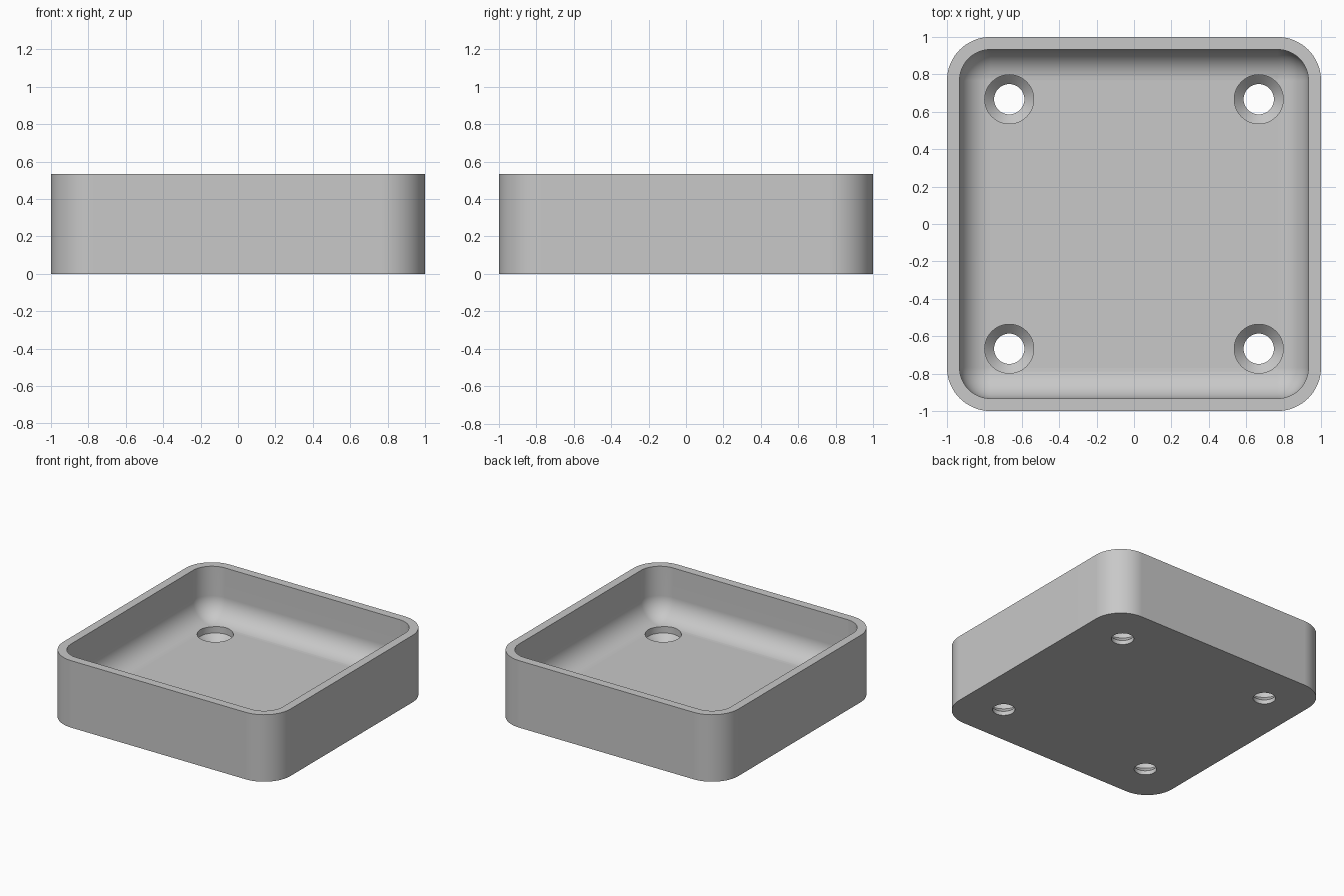
import bpy, bmesh, math
from mathutils import Vector

cube = bpy.data.objects.get("Cube")
if cube:
    bpy.data.objects.remove(cube, do_unlink=True)

HEIGHT, WALL, FLOOR = 0.533, 0.067, 0.133
CORNER, FILLET = 0.233, 0.165
HOLE_POS = 0.667

grey = bpy.data.materials.new("plain grey")
grey.use_nodes = True
colour = (0.58, 0.58, 0.58, 1)
grey.diffuse_color = colour
grey.node_tree.nodes["Principled BSDF"].inputs["Base Color"].default_value = colour


def rounded_square(half, radius, steps=16):
    """Outline of a square with rounded corners, counter-clockwise."""
    points = []
    for corner in range(4):
        start = corner * math.pi / 2
        middle = start + math.pi / 4
        centre = Vector((math.cos(middle), math.sin(middle))) * (half - radius) * math.sqrt(2)
        for i in range(steps + 1):
            a = start + math.pi / 2 * i / steps
            points.append(centre + Vector((math.cos(a), math.sin(a))) * radius)
    return points


def loft(name, sections):
    """Closed solid through a list of (outline, height) sections."""
    bm = bmesh.new()
    rings = [[bm.verts.new((p.x, p.y, z)) for p in outline] for outline, z in sections]
    for low, high in zip(rings, rings[1:]):
        for i in range(len(low)):
            j = (i + 1) % len(low)
            bm.faces.new((low[i], low[j], high[j], high[i]))
    bm.faces.new(rings[0][::-1])
    bm.faces.new(rings[-1])
    bmesh.ops.recalc_face_normals(bm, faces=bm.faces)
    mesh = bpy.data.meshes.new(name)
    bm.to_mesh(mesh)
    bm.free()
    mesh.materials.append(grey)
    obj = bpy.data.objects.new(name, mesh)
    bpy.context.collection.objects.link(obj)
    return obj


# Tray: outer wall, rim, inner wall, filleted floor
inner = 1 - WALL
inner_radius = CORNER - WALL
sections = [(rounded_square(1, CORNER), 0), (rounded_square(1, CORNER), HEIGHT),
            (rounded_square(inner, inner_radius), HEIGHT)]
for i in range(13):
    a = math.pi / 2 * i / 12
    inset = FILLET * (1 - math.cos(a))
    sections.append((rounded_square(inner - inset, inner_radius - inset),
                     FLOOR + FILLET * (1 - math.sin(a))))
tray = loft("tray", sections)


# Screw holes: narrow bore, cone, wide recess
def circle(radius, steps=48):
    return [Vector((math.cos(2 * math.pi * i / steps), math.sin(2 * math.pi * i / steps))) * radius
            for i in range(steps)]


bore, recess = circle(0.081), circle(0.131)
for sx in (-1, 1):
    for sy in (-1, 1):
        cutter = loft("hole_cutter", [(bore, -0.1), (bore, 0.033), (recess, 0.083), (recess, 0.3)])
        cutter.location = (sx * HOLE_POS, sy * HOLE_POS, 0)
        cutter.hide_render = True
        cut = tray.modifiers.new("screw_hole", 'BOOLEAN')
        cut.operation = 'DIFFERENCE'
        cut.solver = 'EXACT'
        cut.object = cutter

# Apply the cuts, then smooth the curved faces
bpy.context.view_layer.update()
graph = bpy.context.evaluated_depsgraph_get()
cut_mesh = bpy.data.meshes.new_from_object(tray.evaluated_get(graph))
tray.modifiers.clear()
tray.data = cut_mesh
cut_mesh.name = "tray"
for obj in [o for o in bpy.data.objects if o.name.startswith("hole_cutter")]:
    bpy.data.objects.remove(obj, do_unlink=True)

bpy.ops.object.select_all(action='DESELECT')
tray.select_set(True)
bpy.context.view_layer.objects.active = tray
bpy.ops.object.shade_smooth_by_angle(angle=math.radians(30))
weighted = tray.modifiers.new("flat_floor", 'WEIGHTED_NORMAL')
weighted.keep_sharp = True
